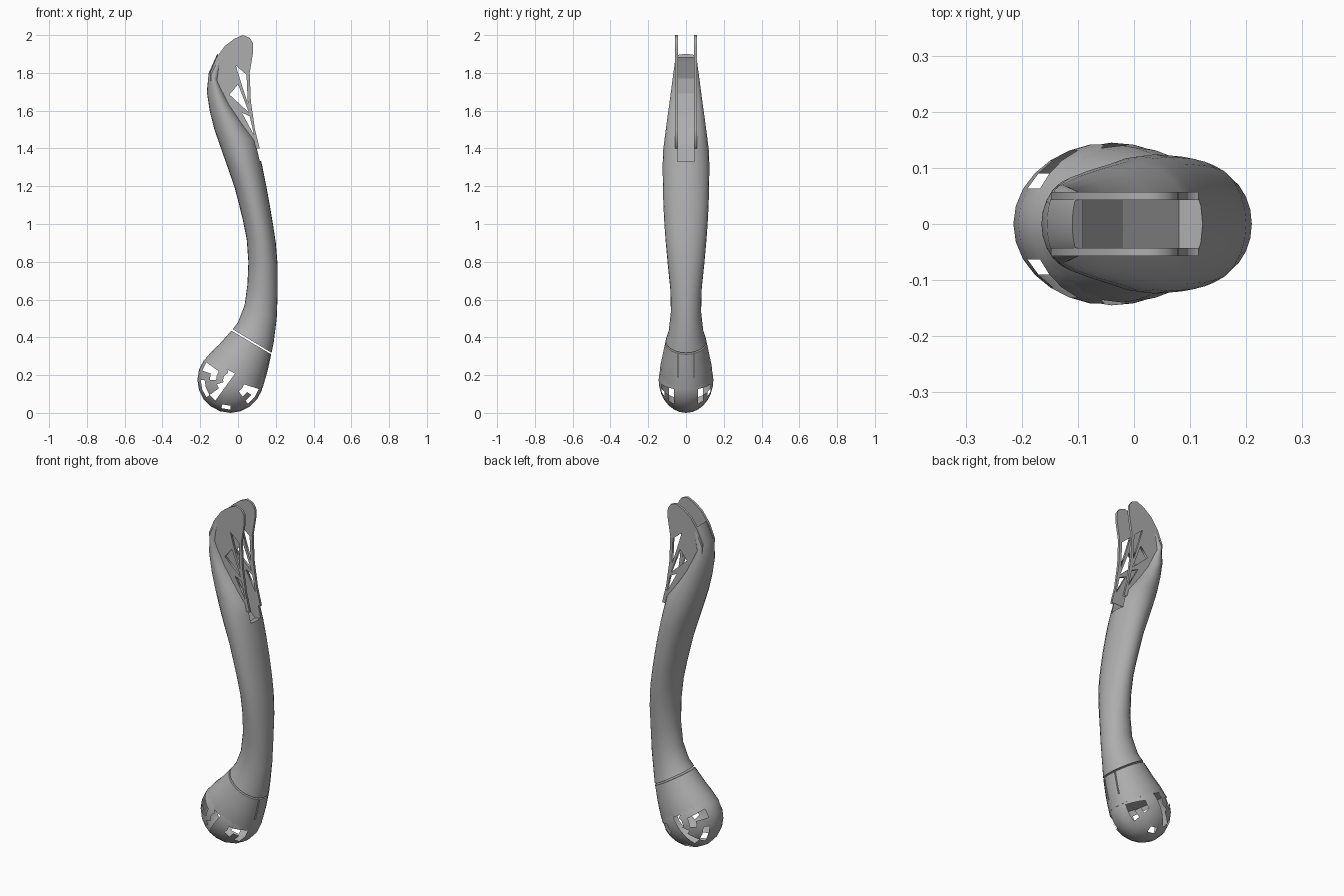
import bpy, bmesh, math
from mathutils import Vector

if "Cube" in bpy.data.objects:
    bpy.data.objects.remove(bpy.data.objects["Cube"])

grey = bpy.data.materials.new("mid grey")
grey.use_nodes = True
grey.diffuse_color = (0.42, 0.42, 0.42, 1)
grey.node_tree.nodes["Principled BSDF"].inputs["Base Color"].default_value = grey.diffuse_color


def activate(ob):
    bpy.ops.object.select_all(action='DESELECT')
    ob.select_set(True)
    bpy.context.view_layer.objects.active = ob


def finish(name, bm, smooth=True):
    bmesh.ops.recalc_face_normals(bm, faces=bm.faces)
    me = bpy.data.meshes.new(name)
    bm.to_mesh(me)
    bm.free()
    ob = bpy.data.objects.new(name, me)
    bpy.context.collection.objects.link(ob)
    me.materials.append(grey)
    if smooth:
        activate(ob)
        bpy.ops.object.shade_smooth_by_angle(angle=math.radians(35))
    return ob


def loft(name, stations, sides=24):
    """Closed tube; a station is left x, left z, right x, right z, half depth."""
    bm = bmesh.new()
    rings = []
    for xl, zl, xr, zr, depth in stations:
        left, right = Vector((xl, 0, zl)), Vector((xr, 0, zr))
        ring = []
        for i in range(sides):
            a = math.tau * i / sides
            p = (left + right) / 2 + (right - left) / 2 * math.cos(a)
            p.y = depth * math.sin(a)
            ring.append(bm.verts.new(p))
        rings.append(ring)
    for a, b in zip(rings, rings[1:]):
        for i in range(sides):
            j = (i + 1) % sides
            bm.faces.new((a[i], a[j], b[j], b[i]))
    bm.faces.new(rings[0])
    bm.faces.new(rings[-1])
    return finish(name, bm)


def prism(name, outline, y0, y1):
    bm = bmesh.new()
    face = bm.faces.new([bm.verts.new((x, y0, z)) for x, z in outline])
    out = bmesh.ops.extrude_face_region(bm, geom=[face])
    moved = [v for v in out["geom"] if isinstance(v, bmesh.types.BMVert)]
    bmesh.ops.translate(bm, verts=moved, vec=(0, y1 - y0, 0))
    return finish(name, bm, False)


def cut(ob, cutter):
    cutter.hide_render = True
    mod = ob.modifiers.new("cut", 'BOOLEAN')
    mod.operation = 'DIFFERENCE'
    mod.solver = 'EXACT'
    mod.object = cutter
    activate(ob)
    bpy.ops.object.modifier_apply(modifier=mod.name)
    bpy.data.objects.remove(cutter)


# Curved handle, thinning into a spine at the top
handle = loft("handle", [
    (-.028, .443, .178, .318, .108), (.0, .48, .19, .38, .092),
    (.035, .57, .205, .5, .08), (.05, .68, .21, .63, .083),
    (.055, .8, .21, .78, .097), (.046, .92, .2, .9, .108),
    (.026, 1.02, .185, 1.0, .115), (.004, 1.11, .168, 1.1, .12),
    (-.02, 1.2, .15, 1.2, .122), (-.055, 1.3, .13, 1.3, .124),
    (-.09, 1.4, .112, 1.38, .121), (-.125, 1.5, .1, 1.44, .111),
    (-.15, 1.6, .04, 1.52, .099), (-.165, 1.7, -.03, 1.62, .085),
    (-.155, 1.8, -.1, 1.75, .07), (-.11, 1.9, -.08, 1.87, .055)])

# Slot between the two prongs, open toward +x
cut(handle, prism("slot_cutter", [
    (-.1, 1.86), (-.135, 1.77), (-.135, 1.69), (-.1, 1.57), (-.02, 1.42),
    (.08, 1.32), (.2, 1.36), (.2, 1.95), (-.06, 1.95)], -.045, .045))

# Collar around the foot of the handle, with a slit either side of its tongue
collar = loft("collar", [
    (-.17, .29, .13, .13, .14), (-.14, .325, .143, .175, .136),
    (-.1, .362, .156, .22, .127), (-.035, .435, .176, .31, .11)])
for side in (-1, 1):
    cut(collar, prism("slit_cutter", [(.11, .19), (.25, .19), (.25, .36), (.11, .36)],
                      side * .042 - .003, side * .042 + .003))

# Open-panelled round end: a sphere with its poles on y and gaps between panels
bm = bmesh.new()
bmesh.ops.create_uvsphere(bm, u_segments=20, v_segments=14, radius=1)
for v in bm.verts:
    x, y, z = v.co
    v.co = (-.04 + .175 * x, .145 * z, .175 + .175 * y)
gaps = []
for f in bm.faces:
    c = f.calc_center_median()
    dx, dz = c.x + .04, c.z - .175
    toward_tip = -.47 * dx - .88 * dz
    across = .88 * dx - .47 * dz
    seam = .065 < abs(c.y) < .1 and int((math.atan2(dz, dx) + 4) * 3) % 3 == 0
    split = abs(c.y) > .09 and abs(across + .02) < .02
    under_collar = -.02 < toward_tip < .035 and abs(across) > .07 and abs(c.y) > .05
    if toward_tip < -.07 or seam or split or under_collar:
        gaps.append(f)
bmesh.ops.delete(bm, geom=gaps, context='FACES')
finish("round_end", bm)

# Two flat prongs with cut-outs
outline = [(.115, 1.4), (.09, 1.5), (.068, 1.65), (.062, 1.8), (.08, 1.91), (.078, 1.96),
           (.06, 1.987), (.025, 2.0), (-.02, 1.98), (-.07, 1.942), (-.115, 1.88),
           (-.148, 1.8), (-.14, 1.7), (-.1, 1.58), (-.02, 1.48), (.03, 1.4)]
holes = [[(-.012, 1.84), (.045, 1.79), (.052, 1.64), (.025, 1.72)],
         [(-.045, 1.685), (.0, 1.74), (.058, 1.59)],
         [(.02, 1.59), (.062, 1.57), (.085, 1.47)]]
for side, name in ((-1, "front_prong"), (1, "back_prong")):
    curve = bpy.data.curves.new(name, 'CURVE')
    curve.dimensions = '2D'
    curve.fill_mode = 'BOTH'
    curve.extrude = .007
    for loop in [outline] + holes:
        spline = curve.splines.new('POLY')
        spline.points.add(len(loop) - 1)
        for point, (x, z) in zip(spline.points, loop):
            point.co = (x, z, 0, 1)
        spline.use_cyclic_u = True
    curve.materials.append(grey)
    prong = bpy.data.objects.new(name, curve)
    prong.location.y = side * .05
    prong.rotation_euler.x = math.pi / 2
    bpy.context.collection.objects.link(prong)
    activate(prong)
    bpy.ops.object.convert(target='MESH')
